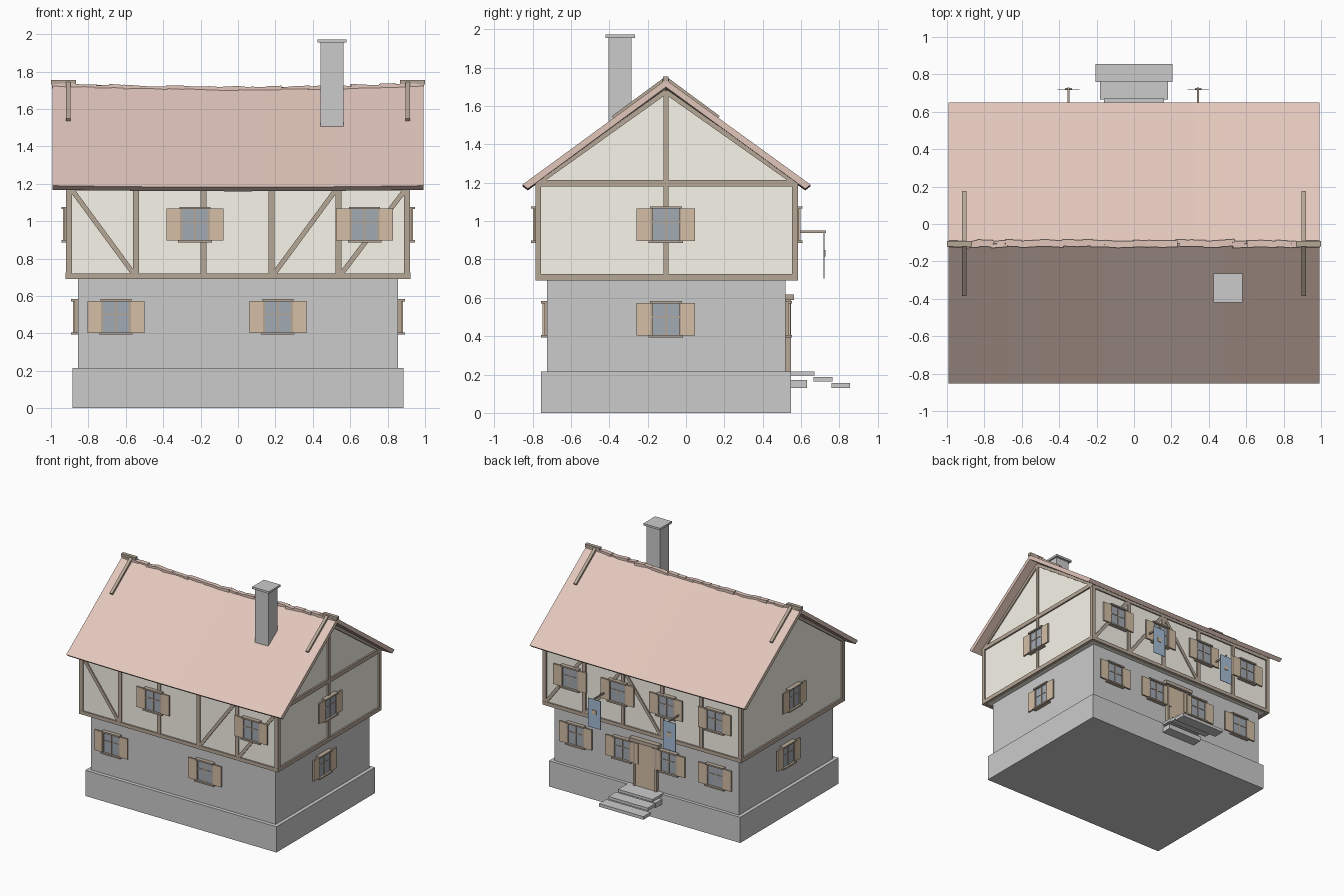
import bpy, bmesh, math, random
from mathutils import Matrix, Vector

if "Cube" in bpy.data.objects:
    bpy.data.objects.remove(bpy.data.objects["Cube"])

random.seed(4)
COL = {
    "plaster": (0.93, 0.91, 0.82), "timber": (0.47, 0.39, 0.31),
    "tile": (0.76, 0.57, 0.50), "shutter": (0.66, 0.52, 0.38),
    "glass": (0.36, 0.40, 0.45), "sign": (0.38, 0.51, 0.67),
}
mats = {}
for k, c in COL.items():
    mats[k] = bpy.data.materials.new(k)
    mats[k].diffuse_color = (*c, 1)
parts = {}


def mesh_of(name, mat=None):
    if name not in parts:
        parts[name] = (bmesh.new(), mat)
    return parts[name][0]


def box(name, mat, lo, hi, M=Matrix()):
    lo, hi = Vector(lo), Vector(hi)
    S = Matrix.Diagonal((*(hi - lo), 1))
    bmesh.ops.create_cube(mesh_of(name, mat), size=1,
                          matrix=M @ Matrix.Translation((lo + hi) / 2) @ S)


def beam(name, a, b, w, d, normal, mat="timber"):
    # bar from a to b, width w across the wall, depth d along the wall normal
    a, b, n = Vector(a), Vector(b), Vector(normal).normalized()
    t = (b - a).normalized()
    s = n.cross(t)
    R = Matrix((s, n, t)).transposed().to_4x4()
    L = (b - a).length
    box(name, mat, (-w / 2, -d / 2, -L / 2), (w / 2, d / 2, L / 2),
        Matrix.Translation((a + b) / 2) @ R)


def prism(name, mat, sections):
    # closed skin through a list of equal-length loops
    bm = mesh_of(name, mat)
    rings = [[bm.verts.new(p) for p in s] for s in sections]
    n = len(rings[0])
    for r, q in zip(rings, rings[1:]):
        for i in range(n):
            bm.faces.new((r[i], r[(i + 1) % n], q[(i + 1) % n], q[i]))
    bm.faces.new(rings[0])
    bm.faces.new(rings[-1])
    bmesh.ops.recalc_face_normals(bm, faces=bm.faces)


RY = -0.105  # ridge y

# stone plinth and ground floor
box("plinth", None, (-.885, -.755, 0), (.885, .547, .215))
box("ground_floor", None, (-.855, -.724, .215), (.855, .52, .70))

# plastered upper floor with gables
prof = [(-.775, .695), (.573, .695), (.573, 1.2), (RY, 1.675), (-.775, 1.2)]
prism("upper_floor", "plaster", [[(x, y, z) for y, z in prof] for x in (-.908, .908)])

# sagging roof
secs = []
for i in range(13):
    x = -.993 + 1.986 * i / 12
    s = 1 - (x / .993) ** 2
    top, ev = 1.737 - .022 * s, 1.198 - .008 * s
    secs.append([(x, -.84, ev), (x, RY, top), (x, .637, ev), (x, .622, ev - .03),
                 (x, RY, top - .038), (x, -.825, ev - .03)])
    secs[-1][0] = (x, -.853, ev - .008)
    secs[-1][2] = (x, .65, ev - .008)
prism("roof", "tile", secs)

# uneven ridge tiles
for i in range(26):
    x = -.95 + 1.9 * i / 25
    M = (Matrix.Translation((x, RY + random.uniform(-.004, .004),
                             1.728 - .02 * (1 - x * x) + random.uniform(-.004, .004)))
         @ Matrix.Rotation(random.uniform(-.12, .12), 4, 'Y')
         @ Matrix.Rotation(random.uniform(-.08, .08), 4, 'Z'))
    box("ridge_tiles", "tile", (-.043, -.018, -.012), (.043, .018, .012), M)

# ridge end boards and crossed roof poles
for sx in (-1, 1):
    xs = sorted((sx * 1.0, sx * .865))
    box("ridge_end_boards", "timber", (xs[0], RY - .015, 1.73), (xs[1], RY + .015, 1.755))
    for sy in (-1, 1):
        beam("roof_poles", (sx * .907, RY, 1.743), (sx * .907, RY + sy * .275, 1.54),
             .025, .02, (0, sy * .59, .81))

# chimney
box("chimney", None, (.44, -.405, 1.4), (.565, -.285, 1.957))
box("chimney_cap", None, (.425, -.42, 1.955), (.58, -.265, 1.972))

# timber framing on the long walls
posts = (-.903, -.545, -.185, .18, .537, .903)
for y, ny in ((-.772, -1), (.570, 1)):
    n = (0, ny, 0)
    for z in (.705, 1.18):
        beam("sill_and_top_beams", (-.92, y, z), (.92, y, z), .03, .028, n)
    for x in posts:
        beam("wall_posts", (x, y, .70), (x, y, 1.19), .032, .025, n)
for y, x1, z1, x2, z2 in ((-.772, -.89, 1.17, -.555, .715), (-.772, .19, .715, .525, 1.17),
                          (-.772, .55, .715, .895, 1.17), (.570, .17, 1.17, -.175, .715),
                          (.570, .527, .715, .19, 1.17), (.570, .895, .715, .55, 1.17)):
    beam("braces", (x1, y, z1), (x2, y, z2), .026, .024, (0, 1, 0))

# timber framing on the gable walls
for sx in (-1, 1):
    x, n = sx * .907, (sx, 0, 0)
    beam("gable_beams", (x, -.785, .708), (x, .583, .708), .034, .028, n)
    for y in (-.77, .568):
        beam("gable_posts", (x, y, .70), (x, y, 1.2), .03, .027, n)
    for y in (-.785, .583):
        beam("gable_rafters", (x, y, 1.19), (x, RY, 1.675), .025, .024, n)
beam("gable_beams", (.907, -.785, 1.197), (.907, .583, 1.197), .034, .028, (1, 0, 0))
beam("gable_posts", (.907, RY, .70), (.907, RY, 1.68), .025, .025, (1, 0, 0))


def window(x, y, z, ang):
    # local frame: x along the wall, -y outward
    M = Matrix.Translation((x, y, z)) @ Matrix.Rotation(ang, 4, 'Z')
    box("window_glass", "glass", (-.07, -.012, -.085), (.07, .01, .085), M)
    for s in (-1, 1):
        a, b = sorted((s * .068, s * .08))
        box("window_frames", "timber", (a, -.02, -.09), (b, .01, .09), M)
        a, b = sorted((s * .08, s * .152))
        box("shutters", "shutter", (a, -.021, -.085), (b, -.009, .085), M)
    for z0, z1, w in ((-.095, -.083, .09), (.083, .095, .083)):
        box("window_ledges", "timber", (-w, -.03, z0), (w, .01, z1), M)
    box("window_bars", "timber", (-.005, -.017, -.085), (.005, 0, .085), M)
    box("window_bars", "timber", (-.07, -.016, .01), (.07, 0, .018), M)


for x in (-.653, .213):
    window(x, -.727, .488, 0)
for x in (-.23, .677):
    window(x, -.778, .982, 0)
for x in (-.645, -.215, .215, .645):
    window(x, .523, .488, math.pi)
for x in (-.68, -.23, .22, .66):
    window(x, .577, .982, math.pi)
for sx in (-1, 1):
    window(sx * .862, RY, .488, sx * math.pi / 2)
    window(sx * .915, RY, .982, sx * math.pi / 2)

# back door with frame and hood
box("door", "shutter", (-.09, .51, .21), (.09, .537, .585))
for s in (-1, 1):
    a, b = sorted((s * .09, s * .108))
    box("door_frame", "timber", (a, .51, .21), (b, .547, .59))
box("door_hood", "timber", (-.135, .515, .588), (.135, .562, .618))

# back steps
for w, y0, y1, z0, z1 in ((.16, .52, .67, .195, .217), (.182, .665, .765, .163, .187),
                          (.205, .76, .855, .13, .156), (.16, .54, .63, .13, .172)):
    box("steps", None, (-w, y0, z0), (w, y1, z1))

# hanging signs on brackets
for x in (-.35, .343):
    box("sign_brackets", "timber", (x - .005, .57, .938), (x + .005, .73, .95))
    box("sign_boards", "sign", (x - .058, .718, .70), (x + .058, .722, .938))
    box("sign_emblems", "shutter", (x - .018, .716, .815), (x + .018, .727, .85))

for name, (bm, mat) in parts.items():
    me = bpy.data.meshes.new(name)
    bm.to_mesh(me)
    bm.free()
    ob = bpy.data.objects.new(name, me)
    bpy.context.collection.objects.link(ob)
    if mat:
        me.materials.append(mats[mat])

for m in bpy.data.materials:
    if m.users and not m.is_grease_pencil:
        m.use_nodes = True
        m.node_tree.nodes["Principled BSDF"].inputs["Base Color"].default_value = m.diffuse_color
